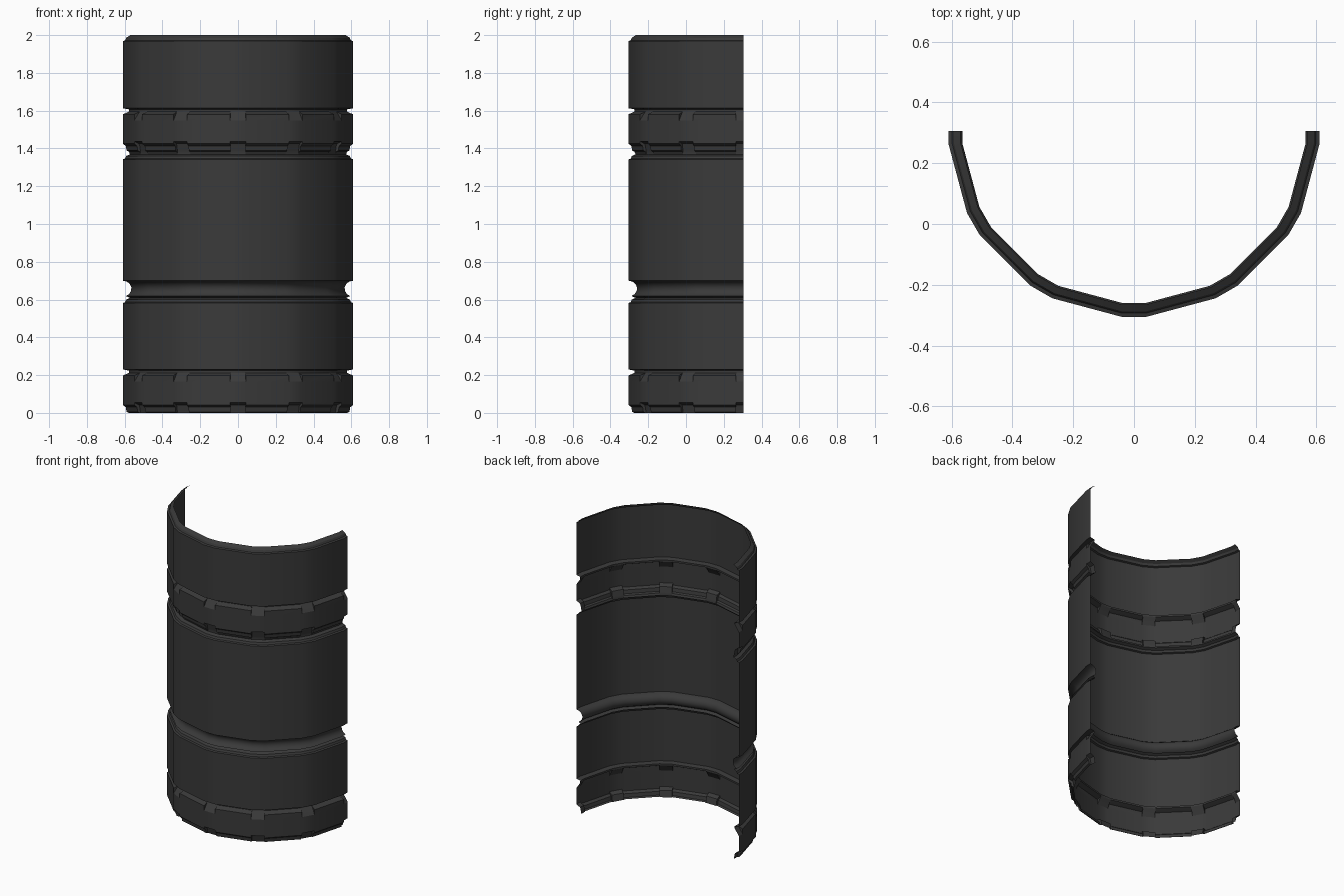
import bpy, bmesh, math

if "Cube" in bpy.data.objects:
    bpy.data.objects.remove(bpy.data.objects["Cube"])

mat = bpy.data.materials.new("charcoal grey")
mat.diffuse_color = (0.042, 0.042, 0.042, 1)
mat.use_nodes = True
mat.node_tree.nodes["Principled BSDF"].inputs["Base Color"].default_value = mat.diffuse_color

R = 0.61      # apothem of the bevelled twelve-sided wall
CY = 0.305    # axis of the half cylinder
HALF = 3.9    # half angle of each narrow corner strip, degrees


def collar(z0, wall_top):
    """Notched band plus plain wall with a stepped lip: (z, plain radius, notch radius)."""
    rows = [(0, .578, .572), (.006, .59, .574), (.03, .594, .578), (.042, R, .582),
            (.055, R, R), (.165, R, R), (.198, R, .588), (.206, .590, .582),
            (.212, .578, .578), (.224, .578, .578), (.23, R, R)]
    rows = [(z0 + z, a, b) for z, a, b in rows]
    return rows + lip(wall_top)


def lip(z):
    return [(z, R, R), (z + .004, .598, .598), (z + .018, .592, .592), (z + .027, .572, .572)]


# Profile from bottom to top: collar, cove groove, mid wall, collar
profile = collar(0, .582)
for i in range(7):
    a = math.radians(-70 + 160 * i / 6)
    profile.append((.658 + .042 * math.sin(a), R - .046 * math.cos(a), R - .046 * math.cos(a)))
profile += [(.706, R, R)] + lip(1.342) + collar(1.383, 1.968)
profile[-1] = (2.0, .57, .57)

# Angles measured from the front, alternating narrow strips and wide facets
angles = [-90.0]
for k in range(-3, 4):
    angles += [k * 30 + s for s in (-HALF, HALF) if abs(k * 30 + s) < 90]
angles.append(90.0)

bm = bmesh.new()


def column(angle, which):
    t = math.radians(angle)
    f = 1.0 if abs(angle) == 90 else 1 / math.cos(math.radians(HALF))
    return [bm.verts.new((p[which] * f * math.sin(t), CY - p[which] * f * math.cos(t), p[0]))
            for p in profile]


def bridge(a, b):
    for i in range(len(a) - 1):
        bm.faces.new((a[i], b[i], b[i + 1], a[i + 1]))


# Wall sheet: corner strips carry the notches
for i in range(len(angles) - 1):
    which = 2 if i % 2 == 0 else 1
    bridge(column(angles[i], which), column(angles[i + 1], which))

# Side walls of the notches
for i, ang in enumerate(angles[1:-1]):
    a, b = column(ang, 1), column(ang, 2)
    bridge(a, b) if i % 2 else bridge(b, a)

bmesh.ops.remove_doubles(bm, verts=bm.verts, dist=0.0004)
bmesh.ops.dissolve_degenerate(bm, edges=bm.edges, dist=0.0004)

me = bpy.data.meshes.new("half_cylinder_wall")
bm.to_mesh(me)
bm.free()
me.materials.append(mat)
ob = bpy.data.objects.new("half_cylinder_wall", me)
bpy.context.collection.objects.link(ob)
bpy.context.view_layer.objects.active = ob
ob.select_set(True)
bpy.ops.object.shade_smooth_by_angle(angle=math.radians(30))
